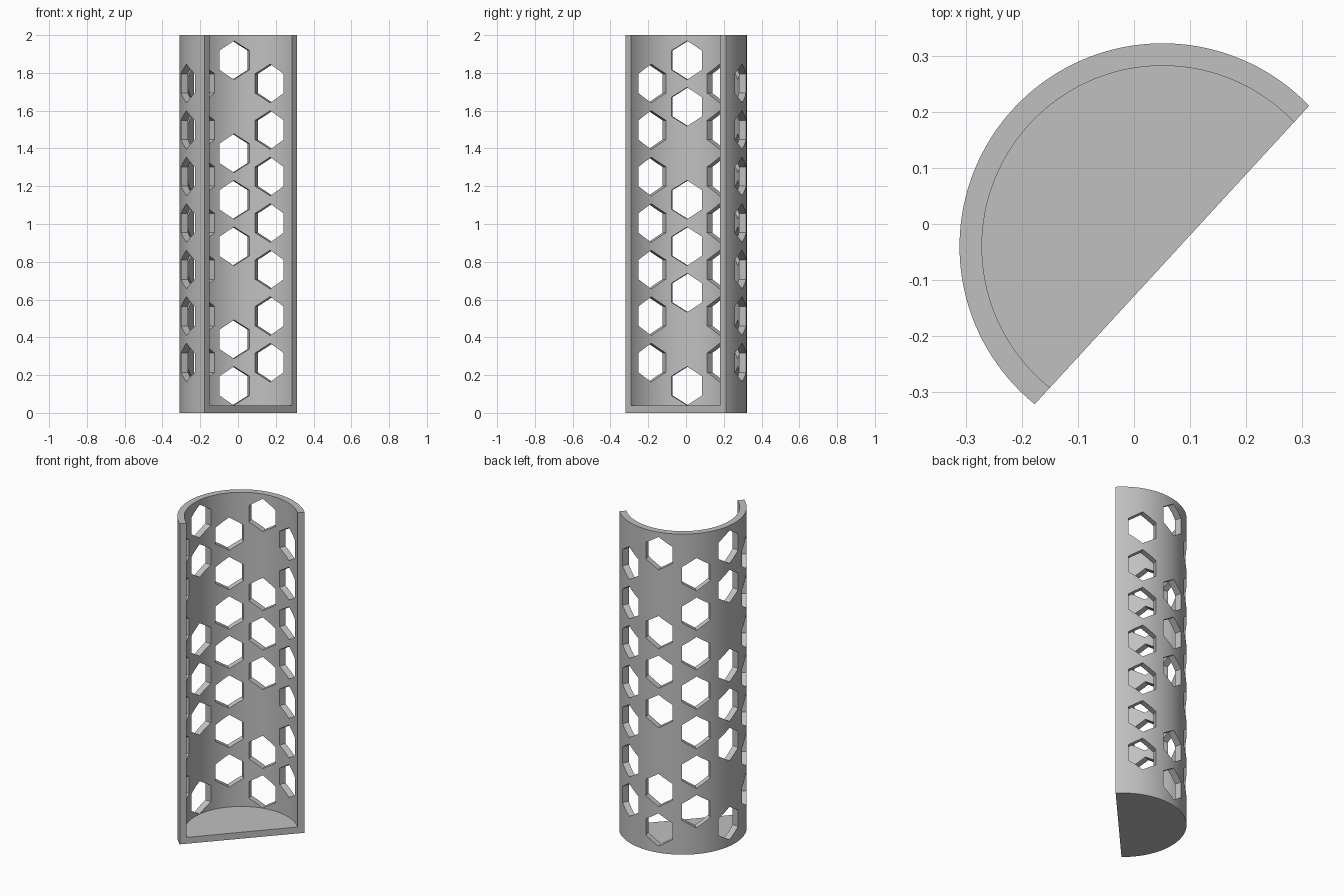
import bpy, bmesh, math
from mathutils import Vector

if "Cube" in bpy.data.objects:
    bpy.data.objects.remove(bpy.data.objects["Cube"])

CX, CY = 0.051, -0.040           # axis of the round wall
R_OUT, R_IN = 0.362, 0.322
FLOOR, HEIGHT = 0.04, 2.0
AXIS = math.radians(137.4)       # direction of the middle of the wall
STEP = math.radians(34.5)        # angle between hole columns
PITCH, Z0 = 0.2463, 0.143        # hole spacing and lowest row

grey = bpy.data.materials.new("mid grey")
grey.diffuse_color = (0.53, 0.53, 0.53, 1)
grey.use_nodes = True
grey.node_tree.nodes["Principled BSDF"].inputs["Base Color"].default_value = grey.diffuse_color


def prism(bm, base, offset):
    """Solid made by sweeping a flat outline along an offset."""
    low = [bm.verts.new(p) for p in base]
    high = [bm.verts.new(p + offset) for p in base]
    n = len(base)
    bm.faces.new(low)
    bm.faces.new(high)
    for i in range(n):
        j = (i + 1) % n
        bm.faces.new((low[i], low[j], high[j], high[i]))


def finish(bm, name):
    bmesh.ops.recalc_face_normals(bm, faces=bm.faces[:])
    mesh = bpy.data.meshes.new(name)
    bm.to_mesh(mesh)
    bm.free()
    mesh.materials.append(grey)
    obj = bpy.data.objects.new(name, mesh)
    bpy.context.collection.objects.link(obj)
    return obj


def arc(radius, start, end, count, z):
    return [Vector((CX + radius * math.cos(a), CY + radius * math.sin(a), z))
            for a in (start + (end - start) * i / count for i in range(count + 1))]


# Holder body: slightly more than half a cylinder, cut flat by a chord
half = math.pi / 2 + math.asin(0.0225 / R_OUT)
bm = bmesh.new()
prism(bm, arc(R_OUT, AXIS - half, AXIS + half, 72, 0), Vector((0, 0, HEIGHT)))
body = finish(bm, "holder_body")

# Hollow: leaves the wall and a floor, open at the top and along the chord
bm = bmesh.new()
prism(bm, arc(R_IN, AXIS - math.pi, AXIS + math.pi, 144, FLOOR)[:-1],
      Vector((0, 0, HEIGHT)))
hollow = finish(bm, "hollow_cutter")

# Hexagonal holes: full columns of seven, alternating with gapped columns
columns = [(-2, 0.5, range(7)), (-1, 0, (0, 1, 3, 4, 5, 7)), (0, 0.5, range(7)),
           (1, 0, (0, 2, 3, 4, 6, 7)), (2, 0.5, range(7))]
hexagon = [(0, 0.1026), (0.081, 0.0513), (0.081, -0.0513),
           (0, -0.1026), (-0.081, -0.0513), (-0.081, 0.0513)]
bm = bmesh.new()
for column, shift, rows in columns:
    a = AXIS - column * -STEP
    out = Vector((math.cos(a), math.sin(a), 0))
    side = Vector((-out.y, out.x, 0))
    for row in rows:
        centre = Vector((CX, CY, Z0 + PITCH * (row + shift))) + out * 0.295
        prism(bm, [centre + side * u + Vector((0, 0, v)) for u, v in hexagon],
              out * 0.1)
holes = finish(bm, "hole_cutter")

# Cut, then clear the helpers away
bpy.context.view_layer.objects.active = body
body.select_set(True)
for cutter in (hollow, holes):
    cutter.hide_render = True
    mod = body.modifiers.new(cutter.name, 'BOOLEAN')
    mod.operation = 'DIFFERENCE'
    mod.solver = 'EXACT'
    mod.object = cutter
    bpy.ops.object.modifier_apply(modifier=mod.name)
    bpy.data.objects.remove(cutter)

bpy.ops.object.shade_smooth_by_angle(angle=math.radians(25))
